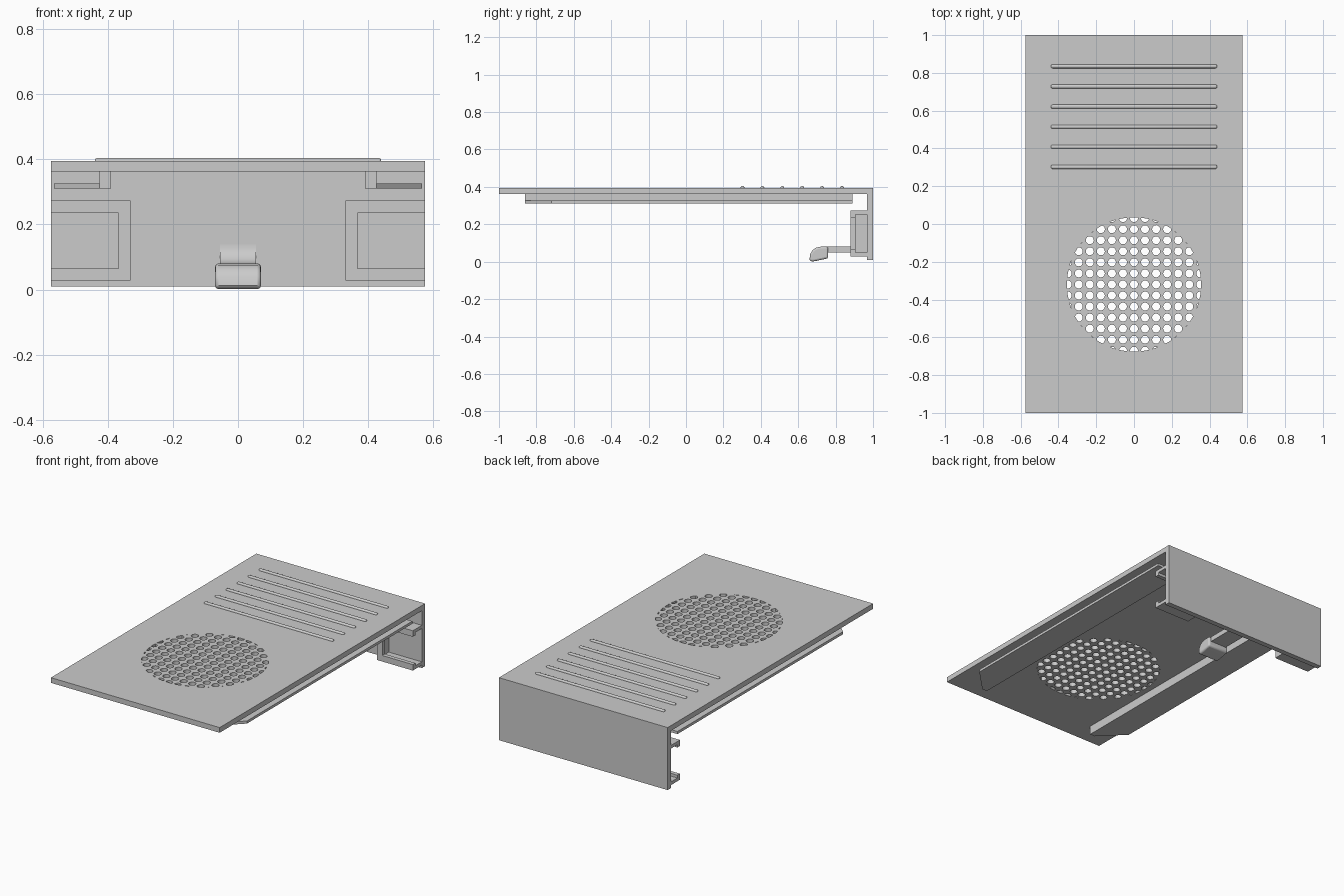
import bpy, bmesh, math
from mathutils import Vector

default = bpy.data.objects.get("Cube")
if default:
    bpy.data.objects.remove(default, do_unlink=True)

grey = bpy.data.materials.new("matte_grey")
grey.use_nodes = True
grey.diffuse_color = (0.6, 0.6, 0.6, 1)
grey.node_tree.nodes["Principled BSDF"].inputs["Base Color"].default_value = grey.diffuse_color

HALF_W = 0.575
PLATE_Z, TOP_Z = 0.363, 0.395
WALL_Y = 0.968


def finish(name, bm):
    """Turn a bmesh into a grey object."""
    bmesh.ops.recalc_face_normals(bm, faces=bm.faces)
    mesh = bpy.data.meshes.new(name)
    bm.to_mesh(mesh)
    bm.free()
    mesh.materials.append(grey)
    obj = bpy.data.objects.new(name, mesh)
    bpy.context.collection.objects.link(obj)
    return obj


def add_box(bm, x, y, z):
    """Add a box given its (min, max) on each axis."""
    verts = bmesh.ops.create_cube(bm, size=1)["verts"]
    for v in verts:
        v.co = Vector([(r[0] + r[1]) / 2 + c * (r[1] - r[0])
                       for r, c in zip((x, y, z), v.co)])


def add_prism(bm, points, offset):
    """Add a closed prism: an outline swept along an offset."""
    start = [bm.verts.new(p) for p in points]
    end = [bm.verts.new(Vector(p) + Vector(offset)) for p in points]
    bm.faces.new(start[::-1])
    bm.faces.new(end)
    for i in range(len(start)):
        j = (i + 1) % len(start)
        bm.faces.new((start[i], start[j], end[j], end[i]))


def box(name, x, y, z):
    bm = bmesh.new()
    add_box(bm, x, y, z)
    return finish(name, bm)


def round_edges(obj, width, segments):
    mod = obj.modifiers.new("rounding", "BEVEL")
    mod.width, mod.segments = width, segments
    mod.limit_method = "ANGLE"
    mod.angle_limit = math.radians(50)


def smooth(obj):
    bpy.ops.object.select_all(action="DESELECT")
    obj.select_set(True)
    bpy.context.view_layer.objects.active = obj
    bpy.ops.object.shade_smooth_by_angle(angle=math.radians(40))


def arc(centre, radius, start, end, steps):
    """Points along an arc, both ends included."""
    angles = [start + (end - start) * k / steps for k in range(steps + 1)]
    return [centre + radius * Vector((math.cos(a), math.sin(a))) for a in angles]


def hole_outline(mid, r, limit):
    """A round hole, trimmed to a lens where it crosses the limit circle."""
    d = mid.length
    if d + r <= limit:
        return arc(mid, r, 0, math.tau, 24)[:-1]
    out = math.atan2(mid.y, mid.x)
    a = math.acos((limit ** 2 - d ** 2 - r ** 2) / (2 * d * r))
    b = math.acos((limit ** 2 + d ** 2 - r ** 2) / (2 * d * limit))
    near = arc(mid, r, out + a, out + math.tau - a, 16)
    return near + arc(Vector((0, 0)), limit, out - b, out + b, 4)[1:-1]


# Cover plate and rear wall
cover = box("cover_plate", (-HALF_W, HALF_W), (-1, 1), (PLATE_Z, TOP_Z))
box("rear_wall", (-HALF_W, HALF_W), (WALL_Y, 1), (0.01, PLATE_Z))

# Speaker grille: grid of round holes trimmed by one large circle
CENTRE_Y, LIMIT, PITCH, HOLE = -0.32, 0.355, 0.0585, 0.021
bm = bmesh.new()
for i in range(-6, 7):
    for j in range(-6, 7):
        mid = Vector((i, j)) * PITCH
        if mid.length < LIMIT + HOLE - 0.001:
            ring = hole_outline(mid, HOLE, LIMIT)
            add_prism(bm, [(p.x, p.y + CENTRE_Y, PLATE_Z - 0.05) for p in ring], (0, 0, 0.15))
cutter = finish("grille_cutter", bm)
cutter.hide_render = True
cut = cover.modifiers.new("grille", "BOOLEAN")
cut.operation, cut.solver, cut.object = "DIFFERENCE", "EXACT", cutter
bpy.context.view_layer.objects.active = cover
bpy.ops.object.modifier_apply(modifier=cut.name)
bpy.data.objects.remove(cutter, do_unlink=True)

# Raised grip ridges
for n in range(6):
    y = 0.302 + n * 0.1065
    ridge = box(f"grip_ridge_{n + 1}", (-0.44, 0.44), (y - 0.01, y + 0.01), (0.384, 0.404))
    round_edges(ridge, 0.008, 3)
    smooth(ridge)

for side, s in (("left", 1), ("right", -1)):
    # Slide rail: upright web with an outward flange, tapered at the front
    bm = bmesh.new()
    add_box(bm, sorted((s * 0.39, s * 0.425)), (-0.86, 0.89), (0.31, PLATE_Z))
    outline = [(0.425, -0.86), (0.565, -0.72), (0.565, 0.89), (0.425, 0.89)]
    add_prism(bm, [(s * x, y, 0.31) for x, y in outline], (0, 0, 0.016))
    finish(f"{side}_slide_rail", bm)

    # Channel bracket: three walls with an inward lip, open on the outside
    bm = bmesh.new()
    for depth, thick in (((0.905, WALL_Y), 0.02), ((0.88, 0.905), 0.037)):
        add_box(bm, sorted((s * 0.33, s * (0.33 + thick))), depth, (0.028, 0.273))
        span = sorted((s * (0.33 + thick), s * HALF_W))
        add_box(bm, span, depth, (0.273 - thick, 0.273))
        add_box(bm, span, depth, (0.028, 0.028 + thick))
    finish(f"{side}_channel_bracket", bm)

# Latch tongue, sweeping up into the rear wall
R = 0.058
sweep = arc(Vector((WALL_Y - R, 0.08 + R)), R, 0, -math.pi / 2, 10)
profile = [(0.74, 0.05), (WALL_Y, 0.05)] + [tuple(p) for p in sweep] + [(0.74, 0.08)]
bm = bmesh.new()
add_prism(bm, [(-0.055, y, z) for y, z in profile], (0.11, 0, 0))
smooth(finish("latch_tongue", bm))

# Latch finger grip with rounded nose
nose = [(0.76, 0.018), (0.69, 0.003), (0.67, 0), (0.66, 0.012), (0.664, 0.04),
        (0.675, 0.06), (0.695, 0.075), (0.72, 0.08), (0.76, 0.08)]
bm = bmesh.new()
add_prism(bm, [(-0.07, y, z) for y, z in nose], (0.14, 0, 0))
grip = finish("latch_grip", bm)
round_edges(grip, 0.01, 3)
smooth(grip)
